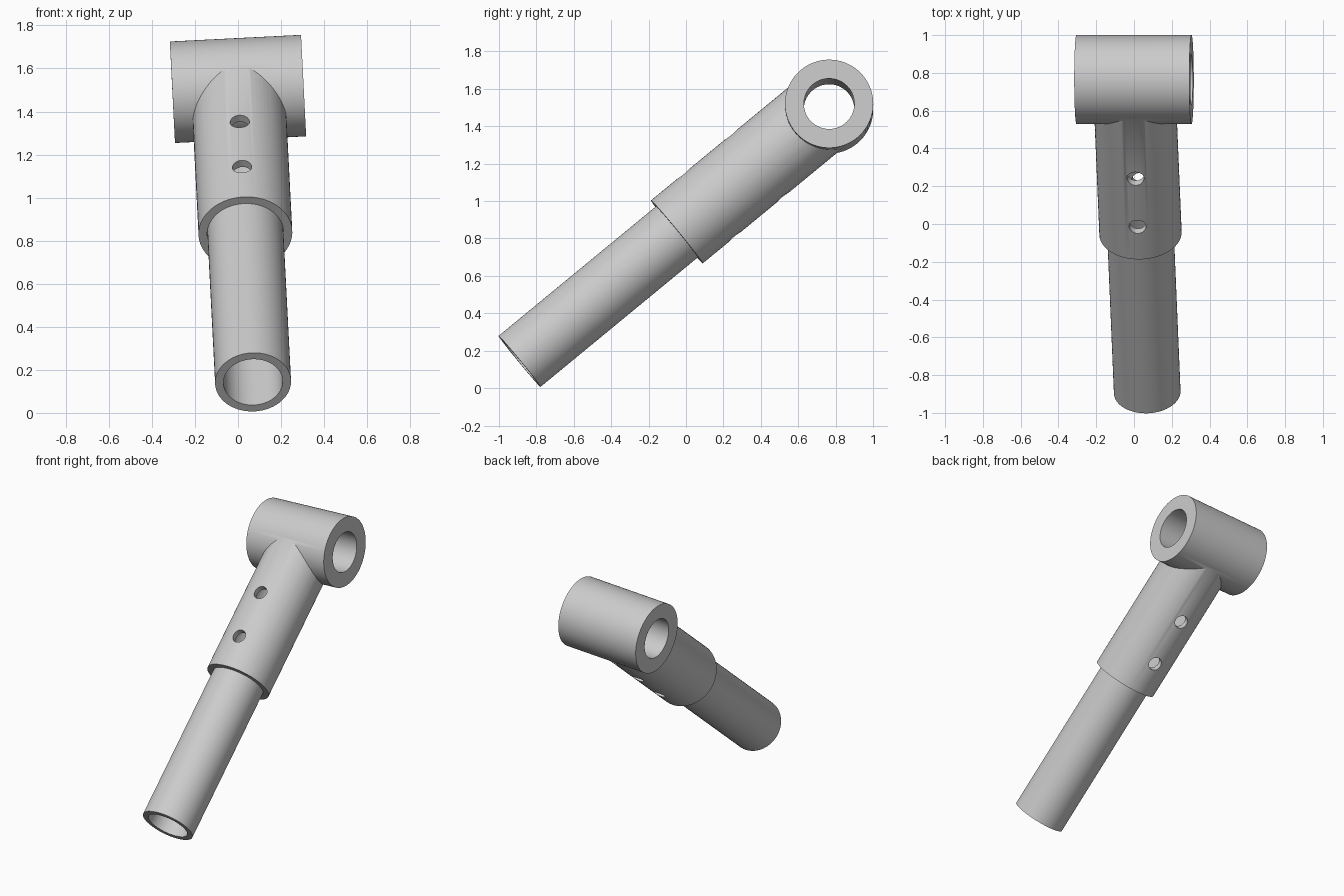
import bpy
from mathutils import Vector

if "Cube" in bpy.data.objects:
    bpy.data.objects.remove(bpy.data.objects["Cube"], do_unlink=True)

grey = bpy.data.materials.new("light_grey")
grey.use_nodes = True
grey.diffuse_color = (0.6, 0.6, 0.6, 1)
grey.node_tree.nodes["Principled BSDF"].inputs["Base Color"].default_value = (0.6, 0.6, 0.6, 1)

# Main axes: foot of the pipe, hub centre, pipe direction, hub direction, bolt direction
foot = Vector((0.07, -0.89, 0.143))
hub = Vector((0, 0.765, 1.505))
along = (hub - foot).normalized()
across = Vector((1, 0, 0.05))
across = (across - along * across.dot(along)).normalized()
bolt = across.cross(along)
reach = (hub - foot).length


def cylinder(name, start, end, radius, sides=64):
    """Solid cylinder between two points."""
    span = end - start
    bpy.ops.mesh.primitive_cylinder_add(
        vertices=sides, radius=radius, depth=span.length, location=(start + end) / 2,
        rotation=span.to_track_quat('Z', 'Y').to_euler())
    obj = bpy.context.object
    obj.name = name
    obj.data.materials.append(grey)
    return obj


def combine(target, other, operation):
    """Boolean the other solid into the target and discard it."""
    mod = target.modifiers.new(operation.lower(), 'BOOLEAN')
    mod.operation = operation
    mod.solver = 'EXACT'
    mod.object = other
    bpy.context.view_layer.objects.active = target
    bpy.ops.object.modifier_apply(modifier=mod.name)
    bpy.data.objects.remove(other, do_unlink=True)


def at(distance):
    return foot + along * distance


def smooth(obj):
    bpy.ops.object.select_all(action='DESELECT')
    obj.select_set(True)
    bpy.context.view_layer.objects.active = obj
    bpy.ops.object.shade_smooth_by_angle(angle=0.52)


# Sleeve, bored to take the pipe
socket = cylinder("socket_tee", at(1.09), at(reach), 0.218)
combine(socket, cylinder("socket_bore", at(1.0), at(reach - 0.02), 0.178), 'DIFFERENCE')

# Crosswise hub with its own bore
combine(socket, cylinder("hub", hub - across * 0.305, hub + across * 0.305, 0.236, 96), 'UNION')
combine(socket, cylinder("hub_bore", hub - across * 0.5, hub + across * 0.5, 0.135), 'DIFFERENCE')

# Two bolt holes straight through the sleeve
for distance in (1.313, 1.643):
    centre = at(distance)
    drill = cylinder("drill", centre - bolt * 0.4, centre + bolt * 0.4, 0.045, 32)
    combine(socket, drill, 'DIFFERENCE')
smooth(socket)

# Hollow pipe pushed into the sleeve
pipe = cylinder("pipe", at(0), at(1.21), 0.1765)
combine(pipe, cylinder("pipe_bore", at(-0.1), at(1.4), 0.138), 'DIFFERENCE')
smooth(pipe)
